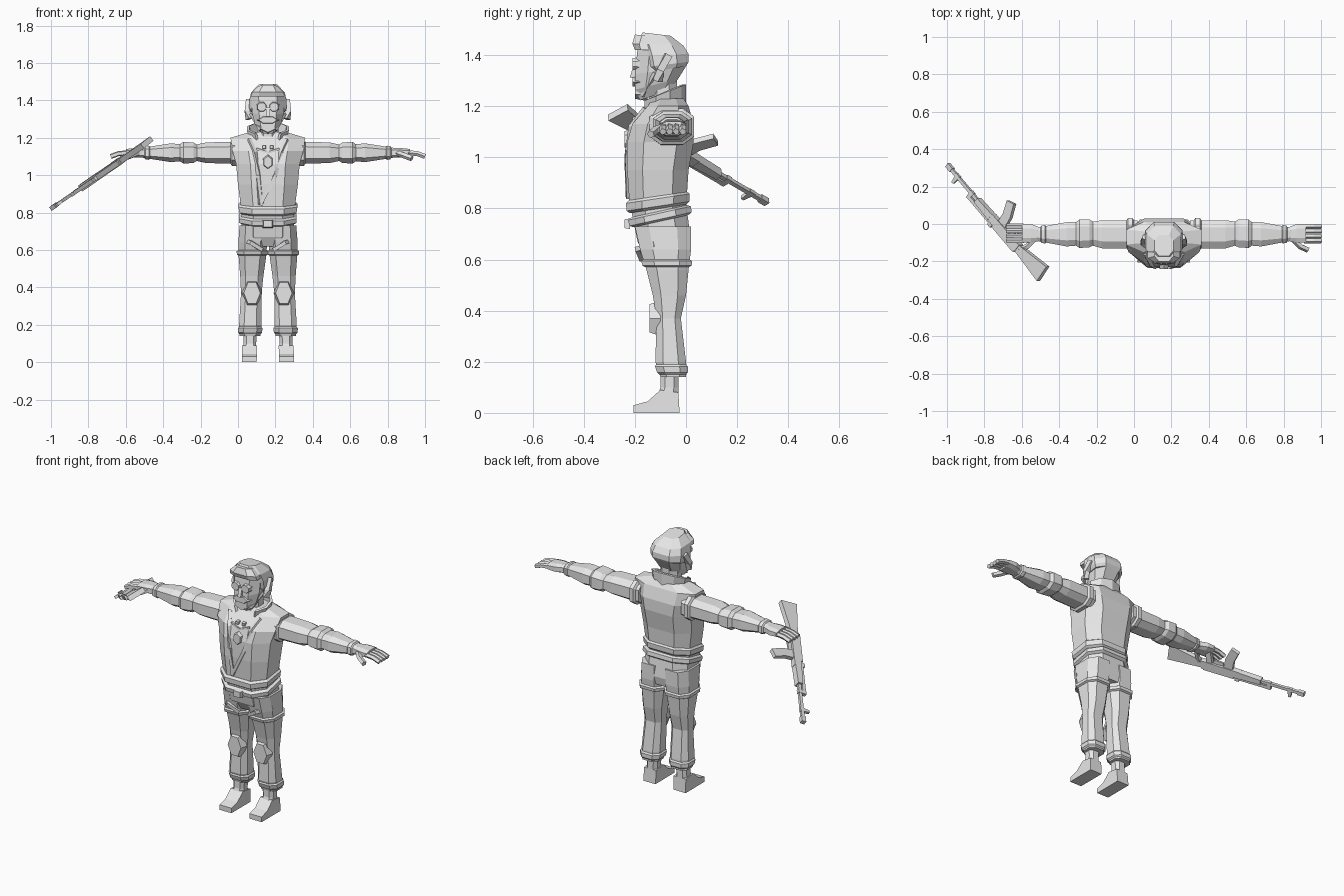
import bpy, bmesh, math
from mathutils import Vector

old = bpy.data.objects.get("Cube")
if old:
    bpy.data.objects.remove(old)

grey = bpy.data.materials.new("plain_grey")
grey.use_nodes = True
grey.diffuse_color = (.8, .8, .8, 1)
grey.node_tree.nodes["Principled BSDF"].inputs["Base Color"].default_value = grey.diffuse_color

CENTRE = .16      # x of the body's centre line
ARM_HEIGHT = 1.12
OCTAGON = [(u * a, v * b) for u, v, order in ((1, 1, 1), (-1, 1, -1), (-1, -1, 1), (1, -1, -1))
           for a, b in ((1, .5), (.55, 1))[::order]]


def loft(name, rings, closed=True):
    """Skin a list of point rings, capping the ends of closed ones."""
    bm = bmesh.new()
    loops = [[bm.verts.new(point) for point in ring] for ring in rings]
    count = len(loops[0])
    for low, high in zip(loops, loops[1:]):
        for i in range(count if closed else count - 1):
            j = (i + 1) % count
            bm.faces.new((low[i], low[j], high[j], high[i]))
    if closed:
        bm.faces.new(loops[0])
        bm.faces.new(loops[-1])
    bmesh.ops.recalc_face_normals(bm, faces=bm.faces)
    mesh = bpy.data.meshes.new(name)
    bm.to_mesh(mesh)
    bm.free()
    mesh.materials.append(grey)
    part = bpy.data.objects.new(name, mesh)
    bpy.context.collection.objects.link(part)
    return part


def body(name, rows, place):
    """Octagonal loft; row = position, front, back, half width."""
    rings = []
    for position, front, back, half in rows:
        middle, depth = (front + back) / 2, (back - front) / 2
        rings.append([place(position, u * half, middle + v * depth) for u, v in OCTAGON])
    return loft(name, rings)


def section(rows, position):
    """Interpolate the rows of a body at a position."""
    for low, high in zip(rows, rows[1:]):
        if low[0] <= position <= high[0]:
            blend = (position - low[0]) / (high[0] - low[0])
            return [a + (b - a) * blend for a, b in zip(low, high)]


def band(name, rows, place, start, end, grow):
    """Raised band with bevelled rims, wrapped round a body."""
    wrap = []
    for blend, swell in ((0, 0), (.2, grow), (.8, grow), (1, 0)):
        position, front, back, half = section(rows, start + (end - start) * blend)
        wrap.append((position, front - swell, back + swell, half + swell))
    return body(name, wrap, place)


def tube(name, path, radius, sides=4):
    """Sweep a small polygon along a path."""
    path = [Vector(point) for point in path]
    rings = []
    for i, point in enumerate(path):
        along = path[min(i + 1, len(path) - 1)] - path[max(i - 1, 0)]
        turn = along.to_track_quat('Z', 'Y')
        angles = [(k + .5) * math.tau / sides for k in range(sides)]
        rings.append([point + turn @ Vector((math.cos(a), math.sin(a), 0)) * radius for a in angles])
    return loft(name, rings)


def badge(name, x, z, back, front, wide, tall, sides, turn=.5):
    """Bevelled polygon facing the front."""
    angles = [(k + turn) * math.tau / sides for k in range(sides)]
    return loft(name, [[(CENTRE + x + wide * size * math.cos(a), y, z + tall * size * math.sin(a))
                        for a in angles] for y, size in ((back, 1), (front, .8))])


def standing(slope, level):
    """Placement along z, tilted from front to back about a level."""
    return lambda z, w, y: (CENTRE + w, y, z + slope * (y - level))


def head_place(z, w, y):
    """Placement whose tilt grows towards the jaw."""
    return CENTRE + w, y, z + 2 * (1.42 - z) * (y + .1)


# Torso, hips, hem and belt
torso = [(.8, -.22, 0, .14), (.95, -.23, .01, .16), (1.06, -.23, .03, .17),
         (1.13, -.21, .03, .19), (1.2, -.15, .01, .2), (1.23, -.13, -.01, .1)]
hips = [(.62, -.16, .01, .07), (.67, -.19, .02, .14), (.82, -.22, 0, .14)]
body("jacket", torso, standing(0, 0))
body("trouser_hips", hips, standing(0, 0))
band("jacket_hem", torso, standing(.15, -.1), .8, .85, .012)
band("belt", hips, standing(.22, -.1), .75, .79, .014)
badge("belt_buckle", 0, .74, -.22, -.24, .04, .03, 4)
tube("neck", [(CENTRE, -.09, z) for z in (1.18, 1.32)], .06, 8)

# Standing collar, open at the front and rising to the back
arc = [2.5 * (k / 4 - 1) for k in range(9)]
collar = loft("collar", [[(CENTRE + .1 * flare * math.sin(a), .09 * (math.cos(a) - 1),
                           height + rise * math.cos(a)) for a in arc]
                         for flare, height, rise in ((1, 1.18, 0), (1.18, 1.25, .035))], closed=False)
collar.modifiers.new("thickness", 'SOLIDIFY').thickness = .014


def chest_line(name, points, radius):
    """Piping laid on the front of the jacket through x, z points."""
    tube(name, [(CENTRE + x, section(torso, z)[1], z) for x, z in points], radius)


# Jacket edges, cord, badge and buttons
chest_line("left_lapel", [(.1, 1.19), (.07, 1.12), (.04, 1), (-.04, .84)], .013)
chest_line("right_lapel", [(-.1, 1.19), (-.07, 1.12), (-.05, 1), (-.04, .84)], .013)
chest_line("chest_cord", [(-.06, 1.14), (0, 1.12), (.06, 1.14)], .008)
badge("chest_badge", 0, 1.07, -.22, -.24, .03, .04, 6)
for x in (-.02, .02):
    badge("shirt_button", x, 1.15, -.19, -.21, .014, .014, 4)

# Head, helmet and face
face = [(1.25, -.18, -.06, .045), (1.29, -.2, -.03, .07), (1.34, -.2, 0, .085), (1.42, -.19, 0, .09)]
helmet = [(1.34, -.15, 0, .09), (1.36, -.17, .01, .1), (1.4, -.18, .01, .1),
          (1.44, -.19, -.01, .09), (1.48, -.17, -.06, .05)]
brim = [(1.42, -.2, -.11, .09), (1.44, -.21, -.1, .085), (1.47, -.2, -.09, .05)]
for name, rows in (("face", face), ("helmet", helmet), ("helmet_brim", brim)):
    body(name, rows, head_place)
tube("nose", [(CENTRE, -.195, 1.36), (CENTRE, -.21, 1.31)], .014)
badge("moustache", 0, 1.295, -.18, -.21, .06, .025, 6, 0)
badge("beard", 0, 1.265, -.15, -.2, .055, .045, 6)

leg = [(.14, -.1, 0, .055), (.2, -.12, 0, .06), (.37, -.115, -.02, .055), (.46, -.13, 0, .062),
       (.56, -.155, .01, .073), (.64, -.18, .02, .077), (.73, -.2, .02, .074)]
boot = [(.04, -.12, -.03, .036), (.1, -.1, -.03, .034), (.18, -.1, -.03, .038)]
arm = [(.14, -.13, .02, .06), (.33, -.13, .02, .055), (.4, -.11, .01, .04),
       (.52, -.12, .01, .05), (.68, -.09, -.02, .025)]
palm = [(.66, -.09, -.02, .025), (.71, -.1, 0, .025), (.76, -.1, 0, .02)]

for side, sign in (("left_", 1), ("right_", -1)):
    def arm_place(x, w, y):
        return CENTRE + sign * x, y, ARM_HEIGHT + w

    def leg_place(z, w, y):
        return CENTRE + sign * (.1 - .03 * z + w), y, z

    # Goggles, ear cover and chin strap
    badge(side + "goggle", sign * .033, 1.365, -.18, -.21, .03, .03, 8)
    for name, radius, path in (
            ("ear_cover", .02, [(.1, -.11, 1.3), (.11, -.1, 1.34), (.1, -.07, 1.4)]),
            ("chin_strap", .01, [(.09, -.12, 1.33), (.04, -.17, 1.24)])):
        tube(side + name, [(CENTRE + sign * x, y, z) for x, y, z in path], radius)

    # Arm with armhole, elbow cuff and wrist band
    body(side + "arm", arm, arm_place)
    band(side + "armhole", arm, arm_place, .16, .2, .012)
    band(side + "elbow_cuff", arm, arm_place, .38, .47, .014)
    band(side + "wrist_band", arm, arm_place, .63, .66, .006)

    # Hand with four fingers and a thumb
    body(side + "palm", palm, arm_place)
    for finger in range(4):
        y = -.09 + finger * .026
        tube(side + "finger", [arm_place(.75, 0, y), arm_place(.8, -.005, y),
                               arm_place(.84, -.02, y)], .014, 5)
    tube(side + "thumb", [arm_place(.69, 0, -.08), arm_place(.73, -.015, -.12),
                          arm_place(.77, -.03, -.138)], .016, 5)

    # Leg with ankle cuff, thigh strap, pocket and knee pad
    body(side + "trouser_leg", leg, leg_place)
    band(side + "ankle_cuff", leg, leg_place, .15, .19, .007)
    band(side + "thigh_strap", leg, leg_place, .57, .6, .01)
    tube(side + "pocket_flap", [leg_place(.6, -.05, -.17), leg_place(.64, .01, -.19),
                                leg_place(.66, .07, -.12)], .014)
    badge(side + "knee_pad", sign * .085, .37, -.1, -.142, .055, .08, 6, 0)

    # Boot: shaft over a wedge foot
    body(side + "boot_shaft", boot, leg_place)
    sole = [(-.205, 0), (-.025, 0), (-.03, .08), (-.1, .09), (-.15, .045), (-.205, .03)]
    loft(side + "boot_foot", [[leg_place(z, w, y) for y, z in sole] for w in (-.04, .04)])

# Rifle, set out along its own axis from the butt, with up away from the magazine
butt = Vector((-.5, -.27, 1.165))
forward = (Vector((-.995, .315, .825)) - butt).normalized()
up = -Vector((.54, .72, .44))
up = (up - forward * up.dot(forward)).normalized()
across = forward.cross(up)


def rifle(name, path, start, end, thick):
    """Flat bar along a path of (along, up) points, tapering from start to end half width."""
    points = [forward * a + up * h for a, h in path]
    rings = []
    for i, point in enumerate(points):
        run = (points[min(i + 1, len(points) - 1)] - points[max(i - 1, 0)]).normalized()
        half = run.cross(across) * (start + (end - start) * i / (len(points) - 1))
        edge = across * thick / 2
        rings.append([butt + point + p for p in (half + edge, half - edge, -half - edge, edge - half)])
    loft("rifle_" + name, rings)


rifle("stock", [(-.01, -.015), (.21, 0)], .05, .02, .03)
rifle("receiver", [(.2, 0), (.44, 0)], .025, .022, .036)
rifle("top_cover", [(.21, .02), (.4, .02)], .014, .014, .028)
rifle("grip", [(.25, -.01), (.23, -.1)], .015, .018, .026)
rifle("trigger_guard", [(.27, -.035), (.33, -.035)], .014, .01, .01)
rifle("magazine", [(.36, 0), (.37, -.08), (.4, -.15)], .028, .025, .024)
rifle("handguard", [(.44, 0), (.57, 0)], .02, .015, .038)
rifle("gas_tube", [(.43, .025), (.62, .025)], .01, .01, .02)
rifle("rear_sight", [(.42, .02), (.42, .046)], .016, .012, .02)
rifle("barrel", [(.56, 0), (.83, 0)], .009, .009, .017)
rifle("gas_block", [(.62, -.012), (.62, .036)], .012, .012, .02)
rifle("front_sight", [(.75, -.012), (.75, .046)], .015, .007, .016)
rifle("muzzle", [(.8, 0), (.84, 0)], .013, .013, .024)
